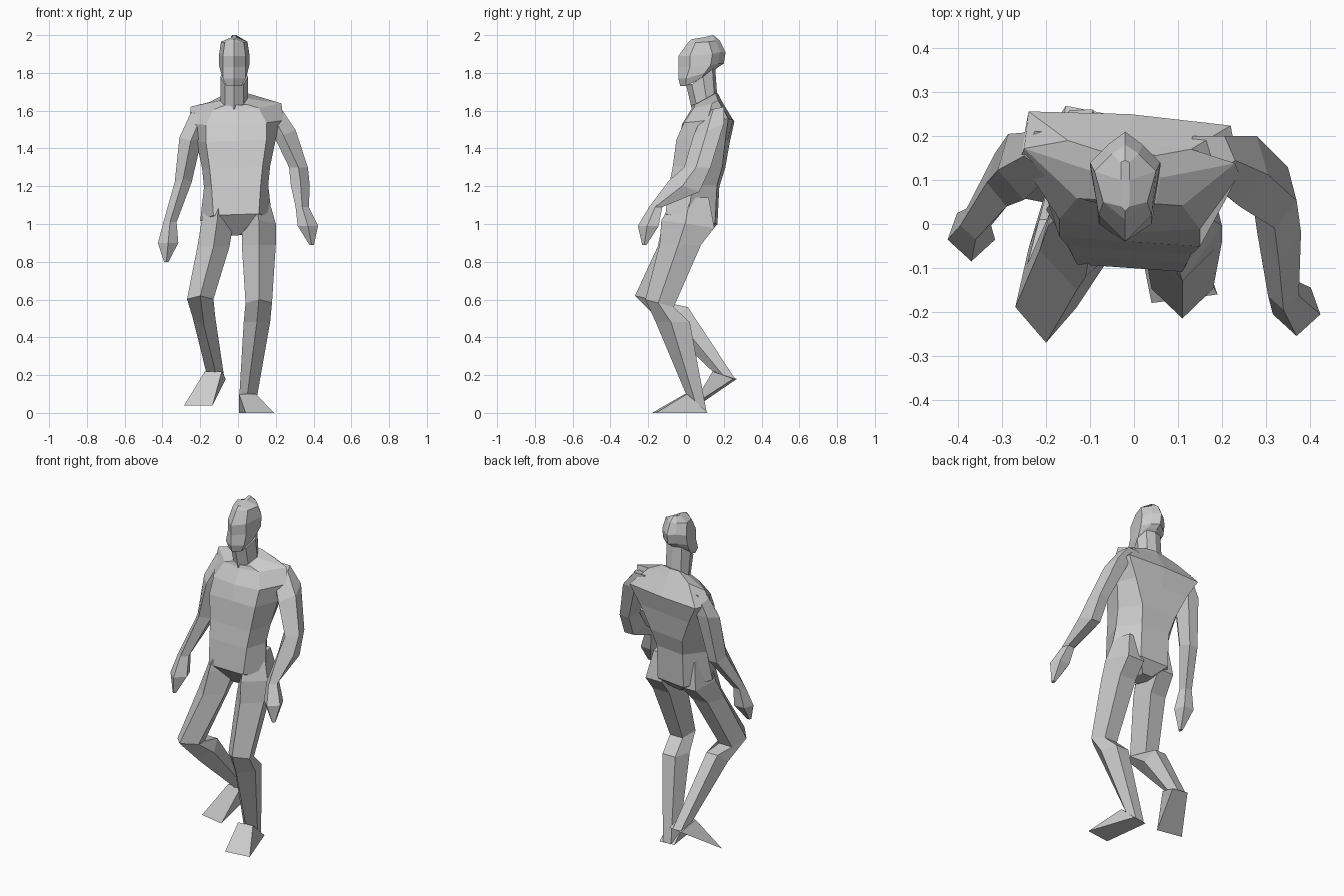
import bpy
import bmesh
from mathutils import Vector

default_cube = bpy.data.objects.get("Cube")
if default_cube:
    bpy.data.objects.remove(default_cube, do_unlink=True)

# Single matte grey
grey = bpy.data.materials.new("plain grey")
grey.use_nodes = True
colour = (.6, .6, .6, 1)
grey.diffuse_color = colour
shader = grey.node_tree.nodes["Principled BSDF"]
shader.inputs["Base Color"].default_value = colour


def finish(name, bm):
    """Face the mesh outward and link it as a flat shaded object."""
    bmesh.ops.recalc_face_normals(bm, faces=bm.faces)
    mesh = bpy.data.meshes.new(name)
    bm.to_mesh(mesh)
    bm.free()
    mesh.materials.append(grey)
    part = bpy.data.objects.new(name, mesh)
    bpy.context.scene.collection.objects.link(part)


def loft(name, rings):
    """Skin a list of rings with equal point counts and cap both ends."""
    bm = bmesh.new()
    loops = [[bm.verts.new(point) for point in ring] for ring in rings]
    for lower, upper in zip(loops, loops[1:]):
        for i in range(len(lower)):
            previous = i - 1
            bm.faces.new((lower[previous], lower[i], upper[i], upper[previous]))
    bm.faces.new(loops[0])
    bm.faces.new(loops[-1])
    finish(name, bm)


def body_ring(z, front, side, back, bulge=0, lift=0, middle=-.02, twist=0):
    """Symmetric section from (half width, y) pairs; lift raises the back."""
    heights = (z, z + lift / 2, z + lift)
    half = [(w, y, h) for (w, y), h in zip((front, side, back), heights)]
    mirrored = [(-w, y, h) for w, y, h in reversed(half)]
    nose = (0, front[1] - bulge, z)
    spine = (0, back[1] + bulge / 2, z + lift)
    ring = [nose, *half, spine, *mirrored]
    return [(x + middle, y - twist * x, h + twist * x / 2) for x, y, h in ring]


# Five sided limb outline: a ridge in front and a flat back
LIMB_OUTLINE = [(0, -1), (1, -.1), (.6, 1), (-.6, 1), (-1, -.1)]


def limb(name, *joints):
    """Each joint is a centre, half width, half depth and back lift."""
    rings = []
    for centre, wide, deep, lift in joints:
        centre = Vector(centre)
        ring = [centre + Vector((wide * u, deep * v, lift * v))
                for u, v in LIMB_OUTLINE]
        rings.append(ring)
    loft(name, rings)


def hand(name, wrist, palm, tip):
    """Widen from the wrist to the palm, then taper to the fingertips."""
    limb(name, wrist, (palm, .054, .055, 0), (tip, .012, .012, 0))


def foot(name, ankle, heel, toe):
    """Wedge foot: the hull of ankle, heel and toe edges, flared at the toes."""
    bm = bmesh.new()
    across = Vector((1, 2 * (toe[0] - heel[0]), 0))
    for centre, half_width in ((ankle, .045), (heel, .045), (toe, .075)):
        for side in (-half_width, half_width):
            bm.verts.new(Vector(centre) + across * side)
    bmesh.ops.convex_hull(bm, input=bm.verts)
    finish(name, bm)


# Torso from crotch to the base of the neck
torso_sections = [
    (.94, (.02, -.01), (.04, .04), (.03, .1)),
    (1.05, (.12, -.1), (.19, .02), (.09, .16), 0, -.05),
    (1.2, (.13, -.08), (.17, .05), (.09, .17)),
    (1.3, (.14, -.06), (.18, .08), (.11, .2)),
    (1.44, (.16, -.04), (.21, .11), (.17, .22)),
    (1.53, (.16, 0), (.25, .13), (.23, .24), .02, .02),
    (1.61, (.12, .05), (.24, .155), (.14, .18), .02, .04),
    (1.63, (.06, .05), (.07, .11), (.06, .16), .02, .06),
]
loft("torso", [body_ring(*s, middle=-.01, twist=.07) for s in torso_sections])

# Neck leaning forward into the jaw
neck_sections = [
    (1.61, (.05, .06), (.073, .11), (.05, .15), .03, .07),
    (1.74, (.05, .03), (.073, .09), (.05, .14), .03, .08),
]
loft("neck", [body_ring(*section) for section in neck_sections])

# Head with a central face ridge, a pointed back and a ridged crown
head_sections = [
    (1.73, (.04, 0), (.06, .08), (.04, .13), .03, .08),
    (1.77, (.06, 0), (.07, .1), (.05, .15), .04, .06),
    (1.83, (.06, .02), (.08, .13), (.04, .17), .06, .02),
    (1.89, (.06, .02), (.08, .14), (.04, .18), .06, .02),
    (1.96, (.05, .05), (.07, .12), (.03, .16), .04, .01),
    (1.98, (.01, .04), (.01, .1), (.01, .14), .01, .02),
]
loft("head", [body_ring(*section) for section in head_sections])

# Arms, from inside the shoulder to the wrist
left_wrist = ((.34, -.16, 1.09), .035, .035, 0)
limb(
    "left_arm",
    ((.17, .15, 1.61), .06, .05, .01),
    ((.24, .12, 1.5), .065, .08, .03),
    ((.32, .06, 1.3), .05, .07, 0),
    ((.33, -.01, 1.2), .05, .08, -.03),
    left_wrist,
)
right_wrist = ((-.36, 0, 1.01), .035, .035, 0)
limb(
    "right_arm",
    ((-.19, .16, 1.59), .06, .05, .01),
    ((-.25, .13, 1.46), .06, .075, .02),
    ((-.29, .1, 1.22), .045, .06, -.02),
    right_wrist,
)

# Hands hanging from the wrists
hand("left_hand", left_wrist, palm=(.37, -.2, .99), tip=(.39, -.22, .89))
hand("right_hand", right_wrist, palm=(-.37, -.03, .9), tip=(-.38, -.06, .8))

# Straighter standing leg, its top buried in the hip
left_knee = ((.11, -.14, .58), .07, .075, -.02)
limb(
    "left_thigh",
    ((.09, .03, 1.14), .07, .09, 0),
    ((.11, .01, 1), .09, .14, -.02),
    ((.11, -.03, .89), .09, .11, 0),
    left_knee,
)
limb(
    "left_shin",
    left_knee,
    ((.1, -.07, .48), .07, .09, 0),
    ((.05, .055, .05), .045, .055, -.05),
)
foot("left_foot", ankle=(.05, 0, .1), heel=(.05, .11, 0), toe=(.115, -.17, 0))

# Trailing leg with a bent knee and lifted heel
right_knee = ((-.2, -.18, .6), .07, .09, -.02)
limb(
    "right_thigh",
    ((-.1, .03, 1.14), .07, .09, 0),
    ((-.11, .01, 1), .085, .13, -.02),
    ((-.13, -.05, .88), .085, .1, 0),
    right_knee,
)
limb(
    "right_shin",
    right_knee,
    ((-.18, -.05, .51), .06, .06, .05),
    ((-.12, .2, .2), .045, .06, -.02),
)
foot("right_foot", ankle=(-.13, .15, .22), heel=(-.11, .26, .18), toe=(-.21, .05, .04))
